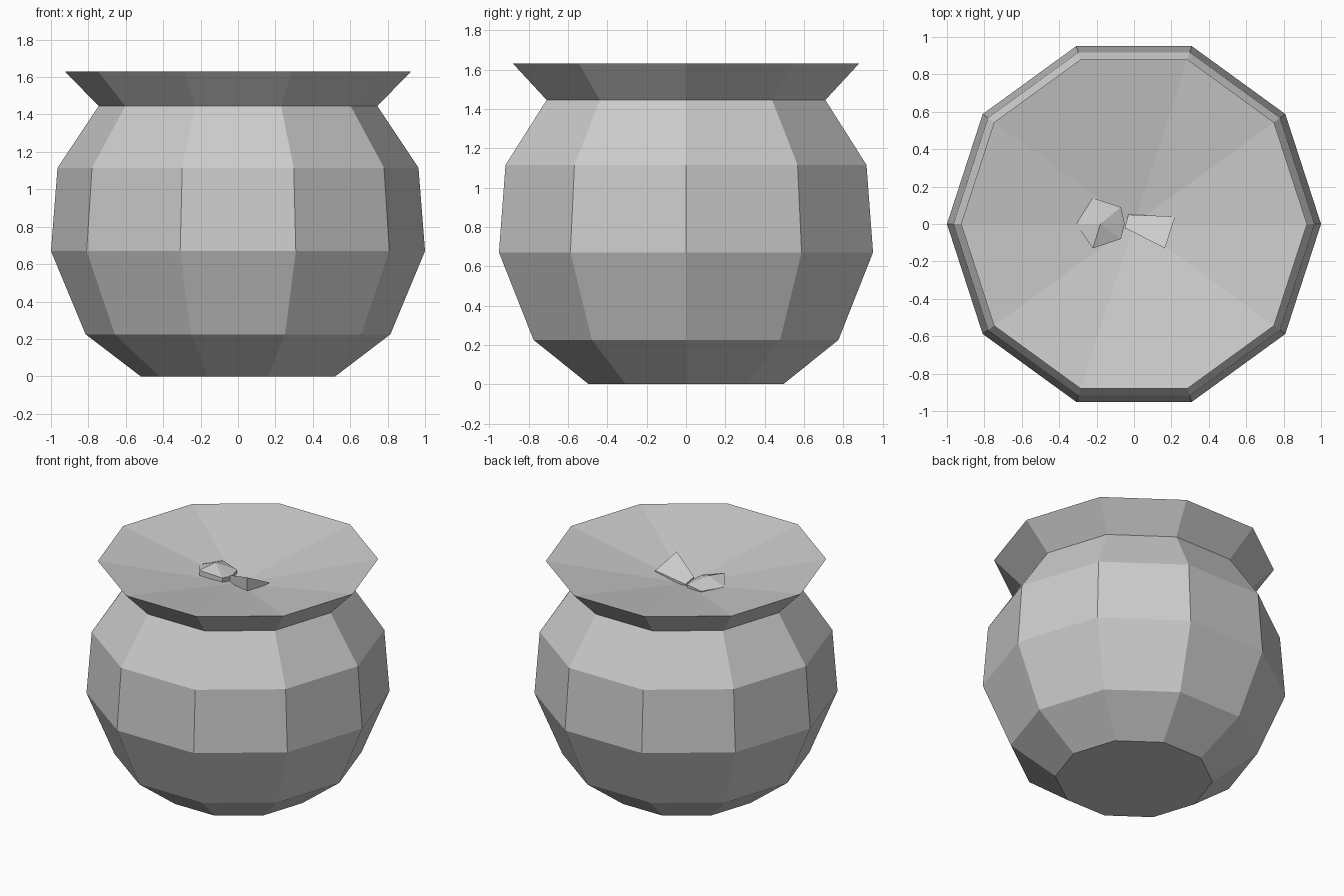
import bpy
import bmesh
from math import cos, sin, pi

cube = bpy.data.objects.get("Cube")
if cube:
    bpy.data.objects.remove(cube, do_unlink=True)

SIDES = 10
RIM_Z = 1.63

# One plain grey for everything
grey = bpy.data.materials.new("stone grey")
grey.use_nodes = True
colour = (0.6, 0.6, 0.6, 1)
grey.diffuse_color = colour
bsdf = next(n for n in grey.node_tree.nodes if n.type == 'BSDF_PRINCIPLED')
bsdf.inputs["Base Color"].default_value = colour


def finish(name, bm):
    bmesh.ops.recalc_face_normals(bm, faces=bm.faces)
    mesh = bpy.data.meshes.new(name)
    bm.to_mesh(mesh)
    bm.free()
    mesh.materials.append(grey)
    obj = bpy.data.objects.new(name, mesh)
    bpy.context.collection.objects.link(obj)
    return obj


def ring(bm, radius, z):
    return [bm.verts.new((radius * cos(2 * pi * i / SIDES),
                          radius * sin(2 * pi * i / SIDES), z))
            for i in range(SIDES)]


def bridge(bm, lower, upper):
    n = len(lower)
    for i in range(n):
        j = (i + 1) % n
        bm.faces.new((lower[i], lower[j], upper[j], upper[i]))


def fan(bm, loop, tip):
    for i in range(len(loop)):
        bm.faces.new((loop[i], loop[(i + 1) % len(loop)], tip))


def chunk(name, outline, peak, floor):
    """Faceted lump: a peaked top over straight sides."""
    bm = bmesh.new()
    top = [bm.verts.new(p) for p in outline]
    base = [bm.verts.new((x, y, floor)) for x, y, z in outline]
    bridge(bm, base, top)
    bm.faces.new(base)
    if peak:
        fan(bm, top, bm.verts.new(peak))
    else:
        bm.faces.new(top[:3])
        bm.faces.new((top[0], top[2], top[3]))
    return finish(name, bm)


# Pot wall from base to flared rim, closed by a shallow dished filling
profile = [(0.52, 0), (0.815, 0.225), (1.0, 0.67),
           (0.965, 1.115), (0.745, 1.445), (0.925, RIM_Z)]
bm = bmesh.new()
rings = [ring(bm, r, z) for r, z in profile]
bm.faces.new(rings[0])
for lower, upper in zip(rings, rings[1:]):
    bridge(bm, lower, upper)
fan(bm, rings[-1], bm.verts.new((0, 0, RIM_Z - 0.17)))
finish("pot", bm)

# Rounded lump poking out of the filling
chunk("round_lump",
      [(-0.31, 0, 1.515), (-0.22, 0.14, 1.515), (-0.07, 0.09, 1.505),
       (-0.05, 0, 1.5), (-0.07, -0.08, 1.51), (-0.22, -0.13, 1.545)],
      (-0.18, 0, 1.565), 1.42)

# Tilted slab poking out beside it
chunk("tilted_slab",
      [(-0.05, -0.02, 1.513), (-0.03, 0.05, 1.48),
       (0.22, 0.04, 1.51), (0.165, -0.13, 1.597)],
      None, 1.42)
